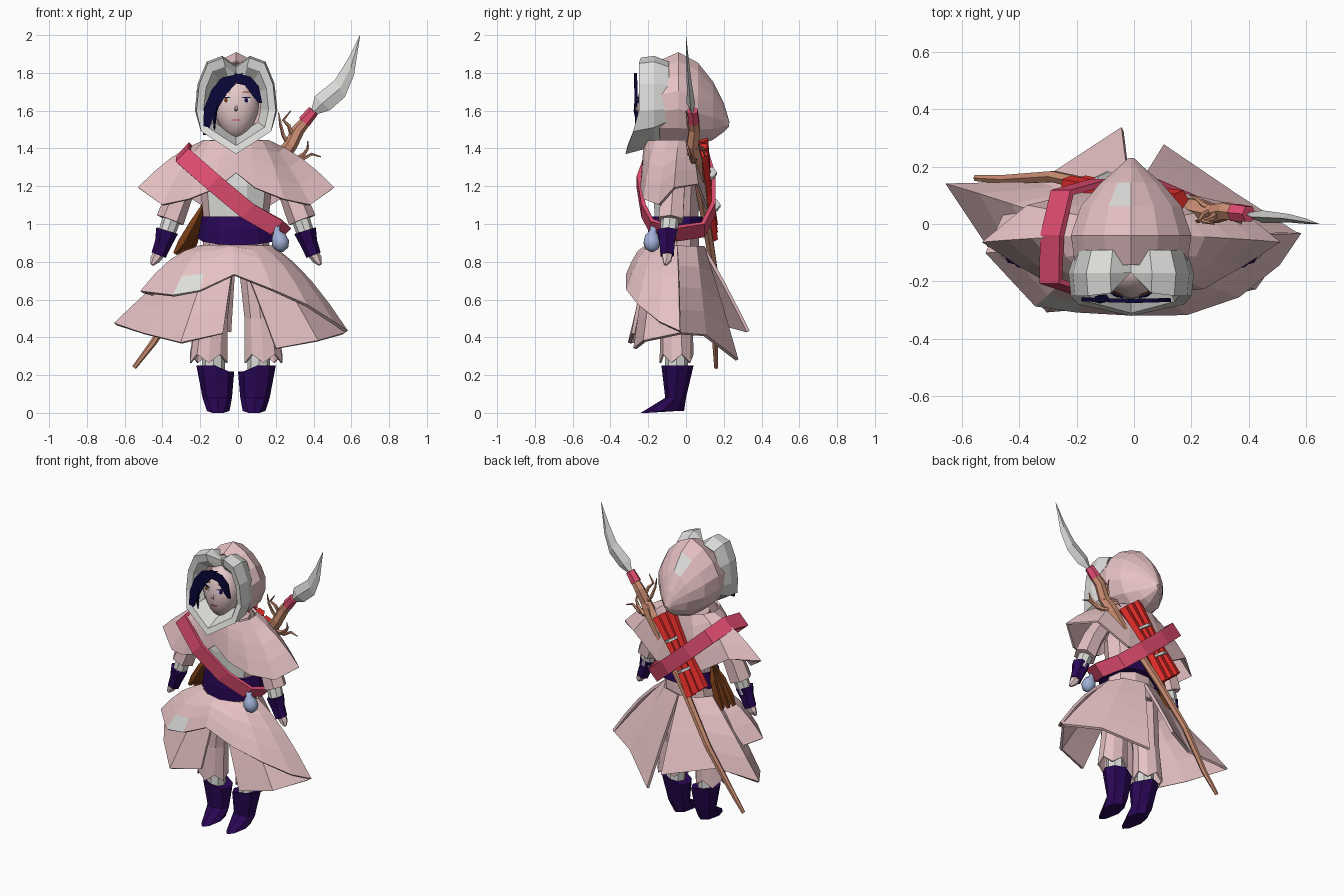
import bpy
import bmesh
from math import sin, cos, pi, radians, sqrt
from mathutils import Vector

cube = bpy.data.objects.get("Cube")
if cube:
    bpy.data.objects.remove(cube, do_unlink=True)

MID = -.01  # x of the body's middle


def make_material(name, red, green, blue):
    material = bpy.data.materials.new(name)
    material.use_nodes = True
    colour = (red, green, blue, 1)
    material.diffuse_color = colour
    material.node_tree.nodes["Principled BSDF"].inputs["Base Color"].default_value = colour
    return material


pink = make_material("dusty pink cloth", .79, .535, .55)
white = make_material("pale grey", .72, .72, .7)
purple = make_material("deep purple leather", .022, .002, .09)
navy = make_material("navy hair", .003, .002, .04)
crimson = make_material("crimson cloth", .76, .075, .165)
red = make_material("bright red", .76, .025, .022)
wood = make_material("tan wood", .6, .27, .17)
skin = make_material("skin", .84, .62, .62)
brown = make_material("brown leather", .18, .045, .008)
blue = make_material("pale blue", .36, .44, .68)


def build(name, rows, material, closed=True, caps=True, thick=0, smooth=False):
    """Skin a surface over rows of points that all have the same length."""
    bm = bmesh.new()
    grid = [[bm.verts.new(point) for point in row] for row in rows]
    count = len(rows[0])
    for low, high in zip(grid, grid[1:]):
        for i in range(count if closed else count - 1):
            j = (i + 1) % count
            bm.faces.new((low[i], low[j], high[j], high[i]))
    if caps:
        bm.faces.new(grid[0])
        bm.faces.new(grid[-1])
    bmesh.ops.remove_doubles(bm, verts=bm.verts, dist=.0002)
    bmesh.ops.recalc_face_normals(bm, faces=bm.faces)
    mesh = bpy.data.meshes.new(name)
    bm.to_mesh(mesh)
    bm.free()
    for polygon in mesh.polygons:
        polygon.use_smooth = smooth
    mesh.materials.append(material)
    part = bpy.data.objects.new(name, mesh)
    bpy.context.collection.objects.link(part)
    if thick:
        shell = part.modifiers.new("thickness", 'SOLIDIFY')
        shell.thickness = thick
        shell.offset = 0
    return part


def pale_patch(part, x, y, z):
    """Recolour the one face nearest to a place."""
    part.data.materials.append(white)
    nearest = min(part.data.polygons, key=lambda face: (face.center - Vector((x, y, z))).length)
    nearest.material_index = 1


def ring(x, y, z, width, depth, sides=8, phase=0):
    turn = [2 * pi * (i + phase) / sides for i in range(sides)]
    return [Vector((x + width * sin(a), y - depth * cos(a), z)) for a in turn]


def tube(name, path, material, sides=6, smooth=False):
    """Path entries are x, y, z, radius."""
    points = [Vector(entry[:3]) for entry in path]
    rows = []
    for i, point in enumerate(points):
        along = (points[min(i + 1, len(points) - 1)] - points[max(i - 1, 0)]).normalized()
        across = along.cross(Vector((0, 1, 0))).normalized()
        other = along.cross(across)
        turn = [2 * pi * k / sides for k in range(sides)]
        rows.append([point + path[i][3] * (across * cos(a) + other * sin(a)) for a in turn])
    return build(name, rows, material, smooth=smooth)


def drape(name, top, hem, bulge, closed, thick):
    """Hang cloth between a top edge and a hem."""
    rows = []
    for t in (0, .25, .5, .75, 1):
        lift = Vector((0, 0, bulge * sin(pi * t)))
        rows.append([Vector(a).lerp(Vector(b), t) + lift for a, b in zip(top, hem)])
    return build(name, rows, pink, closed, False, thick)


def mirror_ring(half):
    """Complete a ring from its +x half; first and last points lie on the middle."""
    full = half + [(-x, y, z) for x, y, z in half[-2:0:-1]]
    return [Vector((MID + x, y, z)) for x, y, z in full]


def waist(start, end, count):
    turn = [radians(start + (end - start) * i / (count - 1)) for i in range(count)]
    return [(MID + .19 * sin(a), -.05 - .14 * cos(a), .88) for a in turn]


# Torso with pale shirt front, and belt
torso = build("torso", [ring(MID, -.05, z, w, d, 10, .5) for z, w, d in
                        ((.8, .18, .13), (1, .17, .12), (1.2, .19, .13), (1.42, .12, .1))], pink)
torso.data.materials.append(white)
for polygon in torso.data.polygons:
    if polygon.normal.y < -.7 and polygon.center.z > 1:
        polygon.material_index = 1
belt_rows = [ring(MID + .01, -.05, z, w, d, 12) for z, w, d in
             ((.925, .215, .15), (.97, .205, .15), (1.04, .19, .14))]
for point in belt_rows[0]:
    point.z += .25 * (point.y + .05)
build("belt", belt_rows, purple)

# Split skirt and overskirt with one long side
right_hem = [(-.08, -.28, .42), (-.3, -.3, .37), (-.5, -.08, .42),
             (-.65, .14, .47), (-.33, .14, .48), (-.04, .33, .43)]
left_hem = [(.2, -.27, .34), (.42, -.22, .38), (.56, -.03, .42), (.35, .1, .41), (.1, .27, .28)]
over_hem = [(-.44, .05, .62), (-.51, -.1, .64), (-.34, -.28, .62), (-.2, -.3, .645), (-.02, -.31, .73),
            (.18, -.31, .65), (.36, -.25, .57), (.5, -.14, .48), (.575, -.03, .43)]
drape("right_skirt_panel", waist(0, -180, len(right_hem)), right_hem, .01, False, .018)
drape("left_skirt_panel", waist(0, 180, len(left_hem)), left_hem, .01, False, .018)
overskirt = drape("overskirt", waist(-105, 92, len(over_hem)), over_hem, .045, False, .018)
pale_patch(overskirt, -.27, -.28, .645)

# Shoulder mantle
mantle_hem = [(0, -.23, 1.27), (.1, -.235, 1.19), (.25, -.22, 1.13), (.39, -.14, 1.1),
              (.515, -.06, 1.19), (.36, .06, 1.21), (.15, .11, 1.08), (0, .105, 1.13)]
steps = len(mantle_hem) - 1
neck = [(.17 * sin(pi * i / steps), -.07 - .14 * cos(pi * i / steps), 1.44) for i in range(steps + 1)]
drape("mantle", mirror_ring(neck), mirror_ring(mantle_hem), .03, True, .014)

# Hood: upright rings, peaked on top, from the face opening back to the drooping tip
hood_rows = []
for y, top, bottom, width in ((-.14, 1.86, 1.43, .195), (-.04, 1.905, 1.42, .21), (.06, 1.85, 1.42, .175),
                              (.14, 1.75, 1.45, .105), (.195, 1.64, 1.49, .04), (.225, 1.54, 1.52, .008)):
    turn = [2 * pi * i / 14 for i in range(14)]
    half = (top - bottom) / 2
    peak = [half * (cos(a) - .12 * max(0, sin(2 * a) * (1 if a < pi else -1))) for a in turn]
    hood_rows.append([(MID + width * sin(a), y, bottom + half + p) for a, p in zip(turn, peak)])
hood = build("hood", hood_rows, pink, caps=False, thick=.01)
pale_patch(hood, -.05, .09, 1.8)

# Thick lumpy trim around the face, closing inward to the cheeks
outline = [(0, -.17, 1.83), (.07, -.24, 1.88), (.15, -.25, 1.85), (.195, -.25, 1.74),
           (.21, -.25, 1.6), (.185, -.28, 1.49), (0, -.32, 1.37)]


def scaled_outline(scale, depth=None, rise=0):
    """Scale the trim outline about the face; rise tucks up its lower edge."""
    return mirror_ring([(x * scale, y + .01 if depth is None else depth,
                         1.62 + (z - 1.62) * scale + max(0, 1.62 - z) * rise) for x, y, z in outline])


outer_front = mirror_ring(outline)
build("hood_trim", [outer_front, scaled_outline(.82), scaled_outline(.62, -.18),
                    scaled_outline(.92, -.09, .35), scaled_outline(1.04, -.17, .2),
                    outer_front], white, caps=False)

# Head, narrowing to the chin
FACE = Vector((MID, -.16, 1.62))


def face_width(z):
    return .122 * (1 - .2 * max(0, (FACE.z - z) / .17))


def face_front(x, z):
    inside = 1 - ((x - FACE.x) / face_width(z)) ** 2 - ((z - FACE.z) / .17) ** 2
    return FACE.y - .1 * sqrt(max(inside, 0))


head_rows = []
for i in range(13):
    a = pi * (.02 + .96 * i / 12)
    z = FACE.z - .17 * cos(a)
    head_rows.append(ring(FACE.x, FACE.y, z, face_width(z) * sin(a), .1 * sin(a), 20))
build("head", head_rows, skin, smooth=True)
tube("nose", [(MID, FACE.y - .092, 1.635, .004), (MID, FACE.y - .103, 1.605, .009),
              (MID, FACE.y - .093, 1.597, .004)], skin)


# Painted features follow the curve of the face
def face_plate(name, x, z, width, height, material, lift):
    rim = [2 * pi * i / 10 for i in range(10)]
    flat = [(x + width * cos(a), z + height * sin(a)) for a in rim]
    rows = [[Vector((u, face_front(u, v) - out, v)) for u, v in flat] for out in (0, lift)]
    build(name, rows, material)


for side, label, iris in ((1, "left", purple), (-1, "right", brown)):
    x = MID + side * .054
    face_plate(label + "_eye_white", x, 1.655, .024, .015, white, .003)
    face_plate(label + "_iris", x, 1.655, .01, .013, iris, .005)
    face_plate(label + "_lash", x, 1.669, .026, .003, navy, .006)
    face_plate(label + "_brow", x, 1.698, .025, .003, brown, .004)
face_plate("mouth", MID, 1.55, .026, .003, crimson, .004)


# Swept fringe
def hair_lock(name, upper, lower):
    rows = [[(x, -.268 + .03 * abs(x), z) for x, z in edge] for edge in (upper, lower)]
    build(name, rows, navy, False, False, .014)


hair_lock("long_fringe", [(.03, 1.8), (-.085, 1.775), (-.14, 1.71), (-.18, 1.61), (-.185, 1.47)],
          [(-.01, 1.745), (-.06, 1.69), (-.09, 1.64), (-.13, 1.57), (-.165, 1.47)])
hair_lock("short_fringe", [(-.02, 1.8), (.065, 1.78), (.11, 1.73), (.128, 1.64)],
          [(-.015, 1.745), (.035, 1.735), (.08, 1.675), (.11, 1.64)])
tube("loose_strand", [(-.1, -.258, 1.67, .014), (-.125, -.262, 1.6, .016), (-.125, -.255, 1.5, .003)], navy, 5)

# Arms and legs, one set for each side
for side, label in ((1, "left_"), (-1, "right_")):
    def limb(*path):
        return [(MID + side * x, y, z, radius) for x, y, z, radius in path]

    tube(label + "sleeve", limb((.2, -.05, 1.33, .06), (.3, -.07, 1.15, .07), (.35, -.08, 1.02, .075)), pink)
    tube(label + "cuff", limb((.33, -.08, 1.06, .05), (.375, -.095, .93, .045)), white, 8)
    tube(label + "glove", limb((.365, -.1, .965, .06), (.385, -.1, .9, .046), (.41, -.1, .835, .04)), purple)
    tube(label + "hand", limb((.405, -.1, .85, .033), (.43, -.1, .81, .026), (.445, -.11, .785, .01)), skin)

    trousers = [ring(MID + side * x, -.05, z, w, d, 10) for x, z, w, d in
                ((.1, .82, .09, .1), (.13, .5, .085, .08), (.145, .265, .1, .085))]
    for i, point in enumerate(trousers[-1]):
        point.z += .045 * (i % 2)
    build(label + "trouser_leg", trousers, pink, caps=False, thick=.01)
    build(label + "sock", [ring(MID + side * .12, -.05, z, .06, .06) for z in (.15, .4)], white)
    boot = [ring(MID + side * x, y, z, w, d) for x, y, z, w, d in
            ((.11, -.045, .25, .1, .085), (.1, -.055, .08, .078, .055), (.095, -.125, .01, .06, .115))]
    for point in boot[0]:
        point.z -= .03 * (side * (MID + side * .11 - point.x) > .05)
    # Long pointed toe reaching the ground
    for point in boot[-1]:
        if point.y < -.15:
            point.x += .3 * (MID + side * .095 - point.x)
            point.z = 0
    build(label + "boot", boot, purple)

# Sash looping from the right shoulder to the left hip
loop = [(-.29, -.2, 1.36), (-.13, -.25, 1.22), (.05, -.225, 1.07), (.2, -.18, .985), (.24, -.05, .95),
        (.18, .09, .97), (.05, .145, 1.08), (-.12, .145, 1.23), (-.25, .11, 1.35), (-.285, -.04, 1.39)]
half_width = Vector((.034, 0, .035))
edges = [[Vector(p) - half_width, Vector(p) + half_width] for p in loop + loop[:1]]
build("sash", edges, crimson, False, False, .022)

# Spear: gnarled pole, wrap, blade and twigs
tube("spear_pole", [(-.55, .16, .24, .012), (-.45, .155, .37, .018), (-.28, .165, .63, .022),
                    (-.1, .125, .9, .024), (.14, .07, 1.22, .028), (.22, .05, 1.34, .042),
                    (.28, .035, 1.42, .036), (.32, .045, 1.5, .034), (.38, .035, 1.57, .026)], wood)
tube("spear_wrap", [(.35, .04, 1.54, .035), (.4, .035, 1.6, .03)], crimson)
blade_rows = []
for x, z, u, v, y in ((.385, 1.59, .4, 1.575, .035), (.407, 1.677, .487, 1.603, .025),
                      (.513, 1.762, .566, 1.672, .02), (.58, 1.87, .614, 1.788, .01),
                      (.645, 1.998, .647, 1.998, 0)):
    thick = .28 * (u - x)
    blade_rows.append([((x + u) / 2, y - thick, (z + v) / 2), (u, y, v),
                       ((x + u) / 2, y + thick, (z + v) / 2), (x, y, z)])
build("spear_blade", blade_rows, white)
twigs = [[(.29, .05, 1.39), (.24, .03, 1.47), (.225, .01, 1.53), (.215, .01, 1.59)],
         [(.29, .04, 1.46), (.27, .02, 1.52), (.24, .01, 1.55), (.28, 0, 1.6)],
         [(.28, .05, 1.41), (.24, .07, 1.41), (.22, .09, 1.4), (.195, .1, 1.36)],
         [(.25, .05, 1.34), (.33, .03, 1.335), (.39, .02, 1.37), (.44, .02, 1.355)],
         [(.29, .04, 1.33), (.35, .02, 1.37), (.37, .01, 1.4), (.37, 0, 1.44)]]
for number, twig in enumerate(twigs, 1):
    tube("twig_%d" % number, [(*p, r) for p, r in zip(twig, (.015, .011, .008, .003))], wood, 5)

# Red bundle tied on the back
for number, shift in enumerate((-.04, 0, .04), 1):
    tube("red_roll_%d" % number, [(.11 + shift * 1.3, .085, 1.41 - shift, .034),
                                  (-.03 + shift, .11, 1.2 - shift * .7, .028),
                                  (-.18 + shift * 1.2, .135, .96 - shift, .036)], red, 5)
for number, t in enumerate((.3, .68), 1):
    x, y, z = Vector((.11, .085, 1.41)).lerp(Vector((-.18, .135, .96)), t)
    tube("cord_%d" % number, [(x, y, z, .064), (x - .009, y, z - .014, .064)], white, 8)

# Hip pouch and leather bundle
tube("hip_pouch", [(.2, -.17, .985, .022), (.205, -.175, .96, .018), (.215, -.18, .935, .038),
                   (.225, -.18, .9, .047), (.23, -.18, .87, .036), (.232, -.18, .852, .008)],
     blue, 10, True)
for number, shift in enumerate((-.025, 0, .025), 1):
    tube("hip_bundle_%d" % number, [(-.18, -.02, 1.11, .008), (-.225 + shift / 2, shift - .02, 1, .026),
                                    (-.27 + shift, shift - .02, .9, .03),
                                    (-.31 + shift, shift - .02, .83 - shift / 2, .012)], brown, 5)
